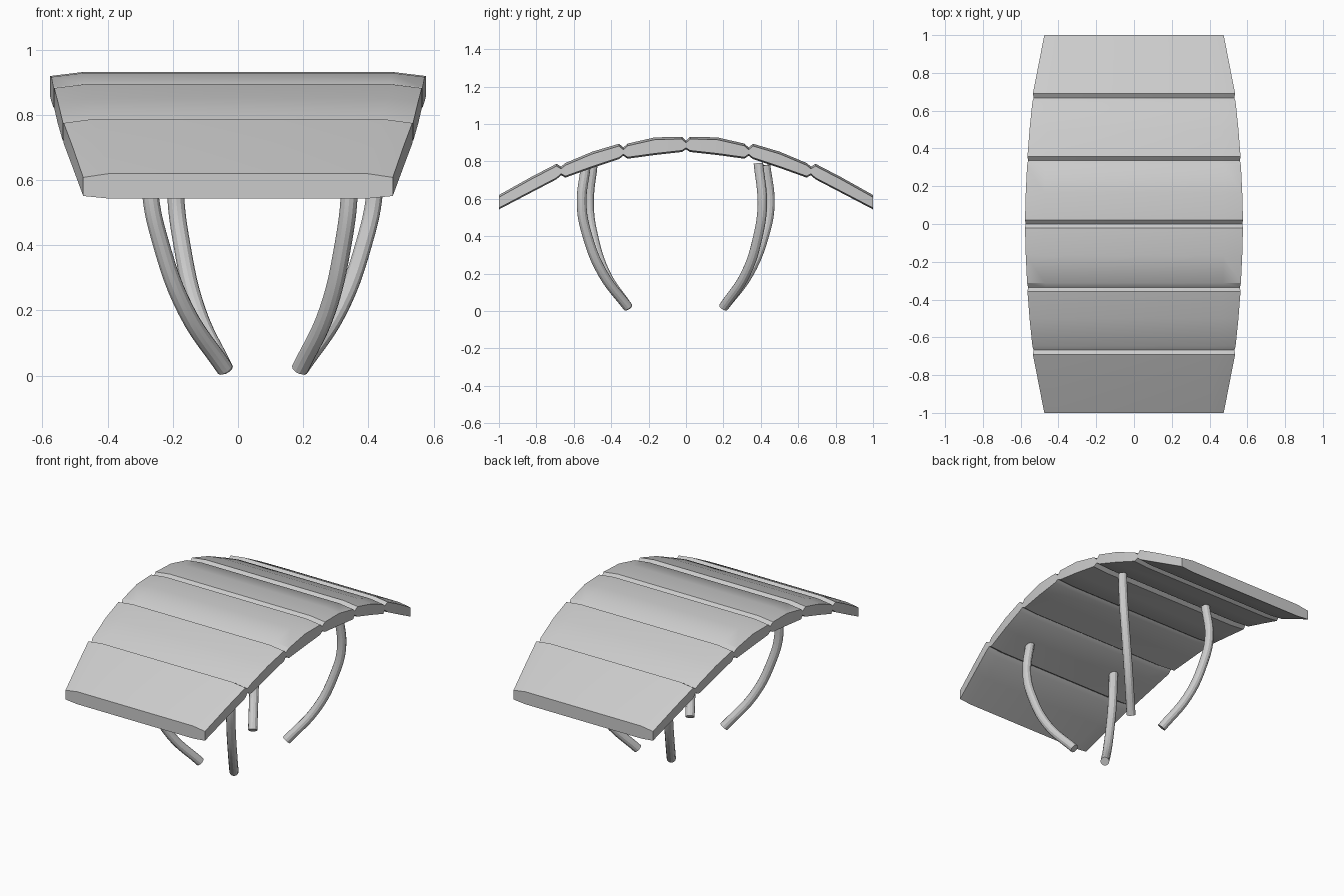
import bpy, bmesh

if "Cube" in bpy.data.objects:
    bpy.data.objects.remove(bpy.data.objects["Cube"])

# Arched plank top: (y, half width, top z, bottom z) from the front end to the ridge
rows = [
    (-1.000, 0.475, 0.620, 0.543), (-0.830, 0.508, 0.715, 0.632),
    (-0.692, 0.535, 0.787, 0.704), (-0.668, 0.532, 0.772, 0.726),
    (-0.645, 0.538, 0.791, 0.713), (-0.500, 0.553, 0.852, 0.765),
    (-0.358, 0.564, 0.894, 0.812), (-0.335, 0.561, 0.874, 0.830),
    (-0.312, 0.566, 0.895, 0.814), (-0.167, 0.573, 0.928, 0.834),
    (-0.022, 0.577, 0.931, 0.850), (0.000, 0.574, 0.911, 0.864),
]
rows += [(-y, w, t, b) for y, w, t, b in reversed(rows[:-1])]

bm = bmesh.new()
rings = []
for y, w, t, b in rows:
    i = w * 0.83
    # eight-sided flat section with slightly thinned side edges
    pts = [(-w, b + 0.008), (-i, b), (i, b), (w, b + 0.008),
           (w, t - 0.012), (i, t), (-i, t), (-w, t - 0.012)]
    rings.append([bm.verts.new((x, y, z)) for x, z in pts])
for r0, r1 in zip(rings, rings[1:]):
    for k in range(8):
        n = (k + 1) % 8
        bm.faces.new((r0[k], r0[n], r1[n], r1[k]))
bm.faces.new(rings[0])
bm.faces.new(rings[-1])
bmesh.ops.recalc_face_normals(bm, faces=bm.faces)
me = bpy.data.meshes.new("plank_top")
bm.to_mesh(me)
bm.free()
top = bpy.data.objects.new("plank_top", me)
bpy.context.collection.objects.link(top)


# Curved round legs around a slightly offset centre
CX, CY, R = 0.075, -0.055, 0.026
left = [(-0.115, -0.255, 0.02), (-0.235, -0.375, 0.2), (-0.31, -0.44, 0.4),
        (-0.345, -0.463, 0.57), (-0.337, -0.442, 0.79)]
right = [(0.115, -0.255, 0.02), (0.2, -0.39, 0.2), (0.247, -0.472, 0.4),
         (0.267, -0.503, 0.57), (0.259, -0.48, 0.78)]


def leg(name, path, s):
    cu = bpy.data.curves.new(name, 'CURVE')
    cu.dimensions = '3D'
    cu.bevel_depth = R
    cu.bevel_resolution = 4
    cu.use_fill_caps = True
    cu.resolution_u = 6
    sp = cu.splines.new('BEZIER')
    sp.bezier_points.add(len(path) - 1)
    for p, (x, y, z) in zip(sp.bezier_points, path):
        p.co = (CX + s * x, CY + s * y, z)
        p.handle_left_type = p.handle_right_type = 'AUTO'
    ob = bpy.data.objects.new(name, cu)
    bpy.context.collection.objects.link(ob)
    return ob


parts = [top, leg("front_left_leg", left, 1), leg("front_right_leg", right, 1),
         leg("back_right_leg", left, -1), leg("back_left_leg", right, -1)]

# Convert legs to meshes and shade everything smooth with sharp edges kept
for ob in parts:
    bpy.ops.object.select_all(action='DESELECT')
    ob.select_set(True)
    bpy.context.view_layer.objects.active = ob
    if ob.type == 'CURVE':
        bpy.ops.object.convert(target='MESH')
    bpy.ops.object.shade_smooth_by_angle(angle=0.52)
